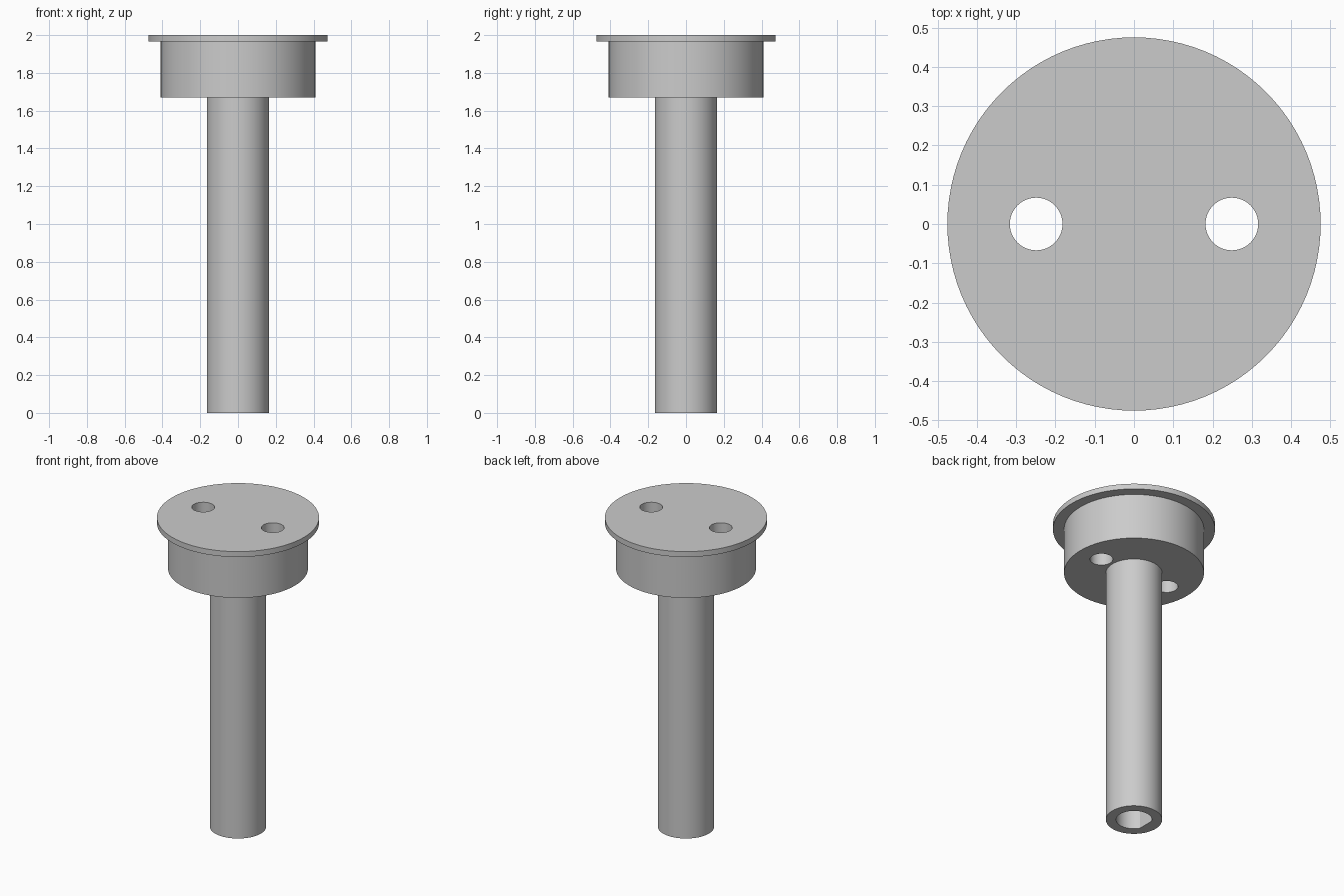
import bpy, bmesh
from math import cos, sin, pi, radians

if "Cube" in bpy.data.objects:
    bpy.data.objects.remove(bpy.data.objects["Cube"], do_unlink=True)

grey = bpy.data.materials.new("plain grey")
grey.use_nodes = True
colour = (0.6, 0.6, 0.6, 1)
grey.diffuse_color = colour
grey.node_tree.nodes["Principled BSDF"].inputs["Base Color"].default_value = colour


def ring(radius, count, x=0, flat=None):
    """Circle outline, optionally cut by a flat on the -x side."""
    pts = [(radius * cos(2 * pi * i / count), radius * sin(2 * pi * i / count))
           for i in range(count)]
    return [(x + (px if flat is None else max(px, -flat)), py) for px, py in pts]


def loft(name, layers):
    """Closed solid through equal-length outlines, given as (z, outline)."""
    bm = bmesh.new()
    rings = [[bm.verts.new((x, y, z)) for x, y in pts] for z, pts in layers]
    n = len(rings[0])
    for low, high in zip(rings, rings[1:]):
        for i in range(n):
            j = (i + 1) % n
            bm.faces.new((low[i], low[j], high[j], high[i]))
    bm.faces.new(rings[0][::-1])
    bm.faces.new(rings[-1])
    bmesh.ops.recalc_face_normals(bm, faces=bm.faces)
    mesh = bpy.data.meshes.new(name)
    bm.to_mesh(mesh)
    bm.free()
    mesh.materials.append(grey)
    obj = bpy.data.objects.new(name, mesh)
    bpy.context.collection.objects.link(obj)
    return obj


def select(obj):
    bpy.ops.object.select_all(action="DESELECT")
    obj.select_set(True)
    bpy.context.view_layer.objects.active = obj


def cut(obj, cutter):
    cutter.hide_render = True
    mod = obj.modifiers.new("cut", "BOOLEAN")
    mod.operation = "DIFFERENCE"
    mod.solver = "EXACT"
    mod.object = cutter
    select(obj)
    bpy.ops.object.modifier_apply(modifier=mod.name)
    bpy.data.objects.remove(cutter, do_unlink=True)


# Flanged round head with two through holes
body, rim = ring(0.41, 96), ring(0.475, 96)
head = loft("flanged_head", [(1.67, body), (1.965, body), (1.965, rim), (2, rim)])
for side in (-1, 1):
    hole = ring(0.067, 48, x=side * 0.249)
    cut(head, loft("hole_cutter", [(1.5, hole), (2.2, hole)]))

# Stem with a D-shaped blind bore in its lower end
outline = ring(0.165, 64)
stem = loft("stem", [(0, outline), (1.8, outline)])
bore = ring(0.105, 48, flat=0.09)
cut(stem, loft("bore_cutter", [(-0.1, bore), (0.5, bore)]))

for obj in (head, stem):
    select(obj)
    bpy.ops.object.shade_smooth_by_angle(angle=radians(30))
